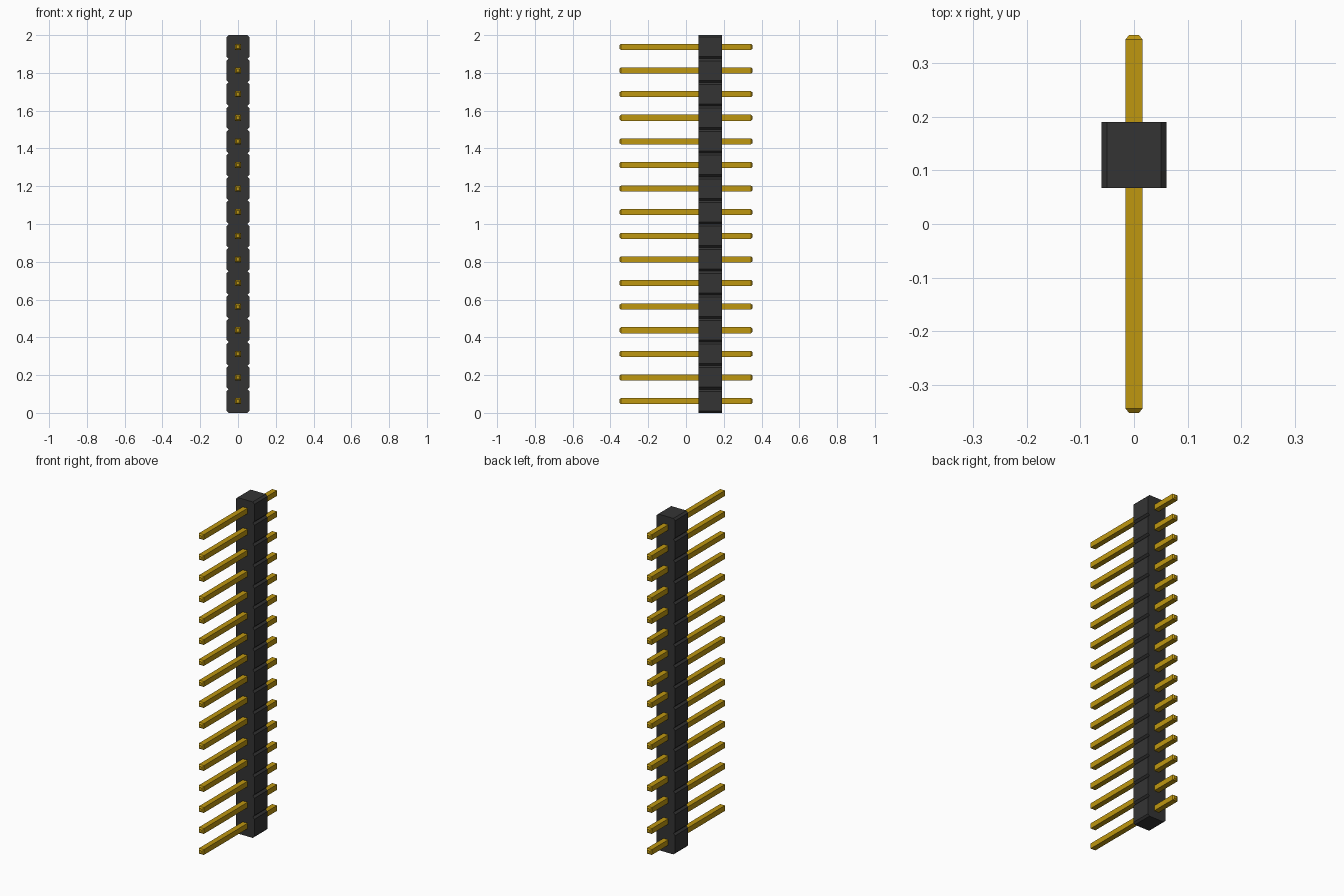
import bpy, bmesh

cube = bpy.data.objects.get("Cube")
if cube:
    bpy.data.objects.remove(cube, do_unlink=True)

COUNT = 16
PITCH = 2.0 / COUNT
HALF_W, CHAMFER = 0.061, 0.011
BODY_Y0, BODY_Y1 = 0.067, 0.19
PIN_R, TIP_R, PIN_END, TIP_LEN = 0.016, 0.009, 0.352, 0.008


def material(name, rgb, roughness):
    m = bpy.data.materials.new(name)
    m.use_nodes = True
    m.diffuse_color = (*rgb, 1)
    bsdf = next(n for n in m.node_tree.nodes if n.type == 'BSDF_PRINCIPLED')
    bsdf.inputs["Base Color"].default_value = (*rgb, 1)
    bsdf.inputs["Roughness"].default_value = roughness
    return m


def loft(name, rings, mat):
    """Bridge equal-length rings of points and cap both ends."""
    bm = bmesh.new()
    loops = [[bm.verts.new(p) for p in ring] for ring in rings]
    n = len(loops[0])
    for a, b in zip(loops, loops[1:]):
        for i in range(n):
            j = (i + 1) % n
            bm.faces.new((a[i], a[j], b[j], b[i]))
    bm.faces.new(loops[0][::-1])
    bm.faces.new(loops[-1])
    bmesh.ops.recalc_face_normals(bm, faces=bm.faces)
    me = bpy.data.meshes.new(name)
    bm.to_mesh(me)
    bm.free()
    me.materials.append(mat)
    ob = bpy.data.objects.new(name, me)
    bpy.context.collection.objects.link(ob)
    return ob


black = material("black plastic", (0.034, 0.034, 0.034), 0.6)
gold = material("gold metal", (0.52, 0.31, 0.005), 0.4)

# Housing: a notched strip of chamfered cells, extruded along y
edge = []
for i in range(COUNT):
    z0, z1 = i * PITCH, (i + 1) * PITCH
    if i == 0:
        edge.append((HALF_W - CHAMFER, z0))
    edge += [(HALF_W, z0 + CHAMFER), (HALF_W, z1 - CHAMFER), (HALF_W - CHAMFER, z1)]
outline = edge + [(-x, z) for x, z in reversed(edge)]
loft("housing", [[(x, y, z) for x, z in outline] for y in (BODY_Y0, BODY_Y1)], black)

# Pins: square rods with tapered tips at both ends, sharing one mesh
corners = [(-1, -1), (1, -1), (1, 1), (-1, 1)]
sections = [(-PIN_END, TIP_R), (-PIN_END + TIP_LEN, PIN_R),
            (PIN_END - TIP_LEN, PIN_R), (PIN_END, TIP_R)]
pin = loft("pin_01", [[(x * r, y, z * r) for x, z in corners] for y, r in sections], gold)
pin.location.z = PITCH / 2
for i in range(1, COUNT):
    copy = pin.copy()
    copy.name = f"pin_{i + 1:02d}"
    copy.location.z = PITCH * (i + 0.5)
    bpy.context.collection.objects.link(copy)
